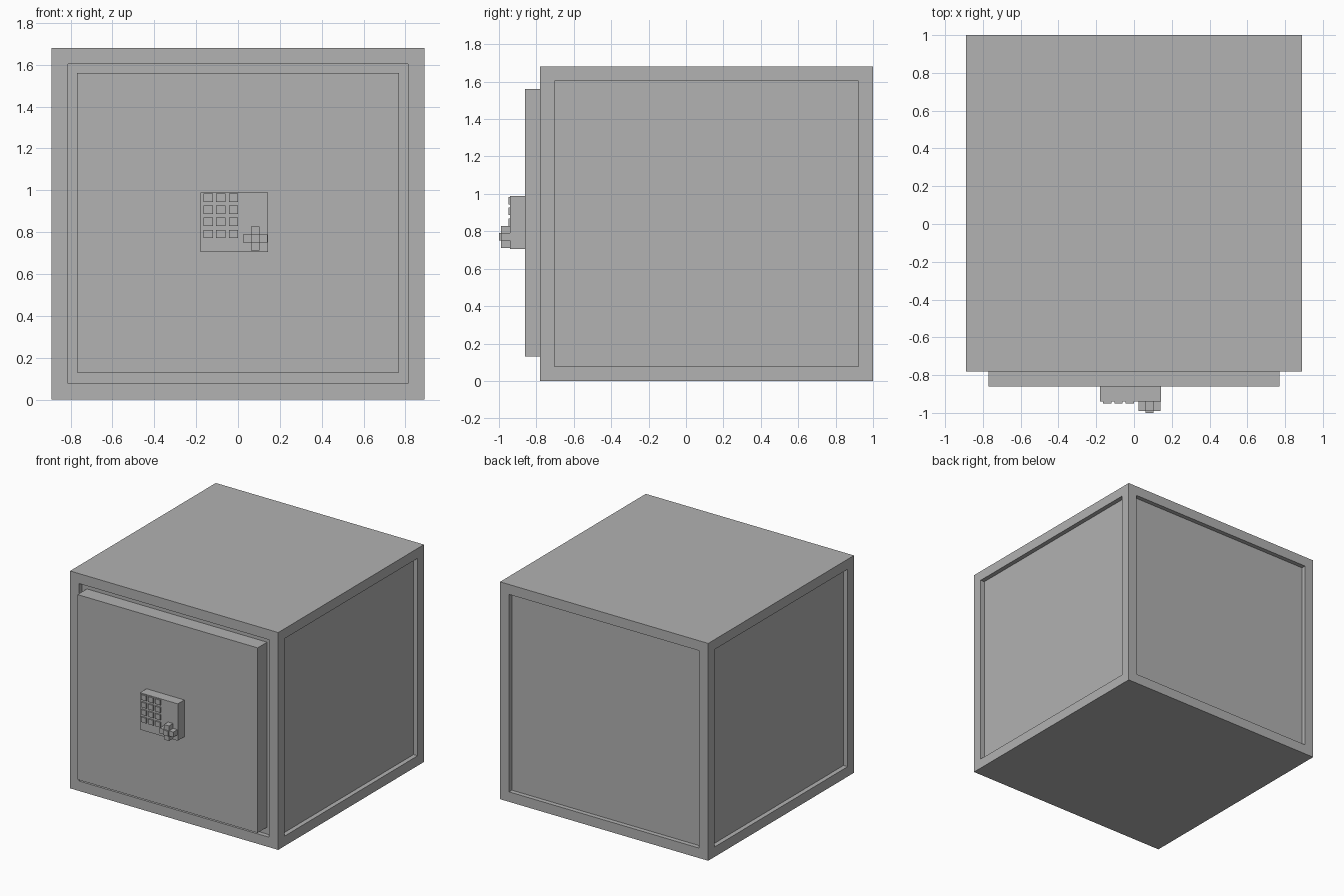
import bpy
import bmesh
from mathutils import Vector

default = bpy.data.objects.get("Cube")
if default:
    bpy.data.objects.remove(default, do_unlink=True)

GREY = (0.445, 0.445, 0.445, 1.0)
grey = bpy.data.materials.new("plain grey")
grey.use_nodes = True
grey.diffuse_color = GREY
grey.node_tree.nodes["Principled BSDF"].inputs["Base Color"].default_value = GREY


def finish(name, bm):
    mesh = bpy.data.meshes.new(name)
    bm.normal_update()
    bm.to_mesh(mesh)
    bm.free()
    mesh.materials.append(grey)
    obj = bpy.data.objects.new(name, mesh)
    bpy.context.collection.objects.link(obj)
    return obj


def box_mesh(x, y, z):
    """Box from (min, max) pairs on each axis."""
    bm = bmesh.new()
    bmesh.ops.create_cube(bm, size=1)
    for v in bm.verts:
        v.co = Vector([lo + (c + 0.5) * (hi - lo)
                       for c, (lo, hi) in zip(v.co, (x, y, z))])
    return bm


def box(name, x, y, z):
    return finish(name, box_mesh(x, y, z))


# Safe body: the four upright sides have framed, sunken panels
FRAME, DEPTH = 0.077, 0.035
bm = box_mesh((-0.89, 0.89), (-0.78, 1.0), (0, 1.68))
bm.normal_update()
for face in [f for f in bm.faces if abs(f.normal.z) < 0.5]:
    inward = -face.normal * DEPTH
    bmesh.ops.inset_region(bm, faces=[face], thickness=FRAME, use_even_offset=True)
    # Straight walls down to the sunken panel
    out = bmesh.ops.extrude_discrete_faces(bm, faces=[face])
    bmesh.ops.translate(bm, verts=out["faces"][0].verts, vec=inward)
finish("safe_body", bm)

# Door slab standing in the front recess
box("door", (-0.77, 0.77), (-0.86, -0.78 + DEPTH), (0.13, 1.56))

# Keypad housing and its grid of buttons
box("keypad_housing", (-0.18, 0.143), (-0.94, -0.86), (0.705, 0.99))
for row in range(4):
    for col in range(3):
        cx, cz = -0.142 + col * 0.06, 0.964 - row * 0.0575
        box(f"keypad_button_{row + 1}_{col + 1}", (cx - 0.022, cx + 0.022),
            (-0.95, -0.94), (cz - 0.02, cz + 0.02))

# Cross-shaped handle: hub with four arms grown from its sides
bm = box_mesh((0.061, 0.103), (-0.99, -0.94), (0.75, 0.79))
bm.normal_update()
for face in list(bm.faces):
    n = face.normal.copy()
    if n.y > 0.5:
        continue
    reach = 0.01 if n.y < -0.5 else 0.038
    out = bmesh.ops.extrude_discrete_faces(bm, faces=[face])
    bmesh.ops.translate(bm, verts=out["faces"][0].verts, vec=n * reach)
finish("cross_handle", bm)
